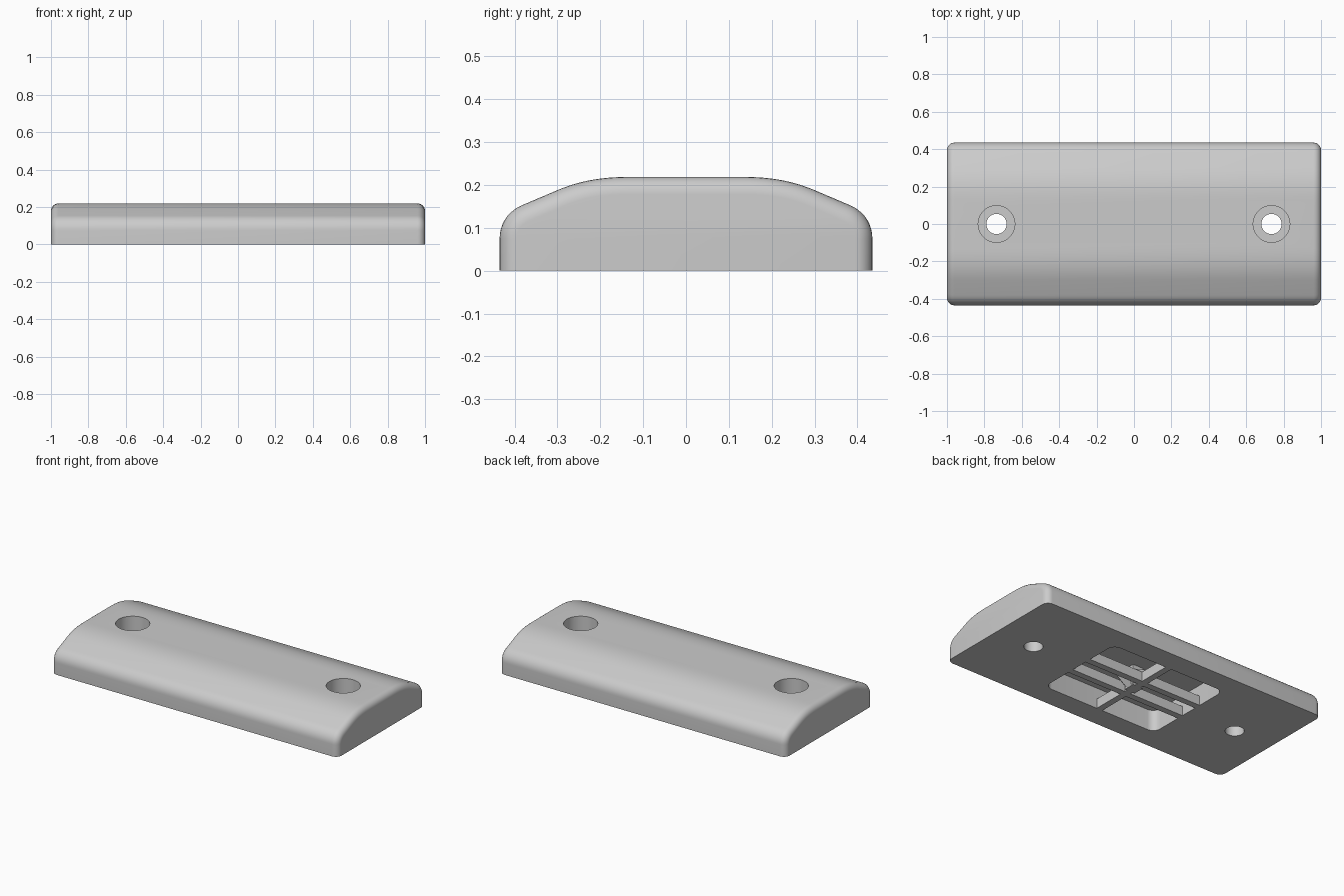
import bpy, bmesh, math
from mathutils import Vector
from mathutils.geometry import interpolate_bezier

if "Cube" in bpy.data.objects:
    bpy.data.objects.remove(bpy.data.objects["Cube"])

grey = bpy.data.materials.new("plain_grey")
grey.use_nodes = True
GREY = (0.6, 0.6, 0.6, 1)
grey.diffuse_color = GREY
grey.node_tree.nodes["Principled BSDF"].inputs["Base Color"].default_value = GREY


def make(name, bm):
    bmesh.ops.recalc_face_normals(bm, faces=bm.faces)
    mesh = bpy.data.meshes.new(name)
    bm.to_mesh(mesh)
    bm.free()
    mesh.materials.append(grey)
    ob = bpy.data.objects.new(name, mesh)
    bpy.context.collection.objects.link(ob)
    return ob


def box(name, x0, x1, y0, y1, z0, z1, corner=0):
    bm = bmesh.new()
    bmesh.ops.create_cube(bm, size=1)
    for v in bm.verts:
        v.co = ((x0 + x1) / 2 + v.co.x * (x1 - x0),
                (y0 + y1) / 2 + v.co.y * (y1 - y0),
                (z0 + z1) / 2 + v.co.z * (z1 - z0))
    if corner:
        upright = [e for e in bm.edges if abs(e.verts[0].co.z - e.verts[1].co.z) > 0.01]
        bmesh.ops.bevel(bm, geom=upright, offset=corner, segments=6, profile=0.5, affect="EDGES")
    return make(name, bm)


def cone(name, x, z0, z1, r0, r1, sides):
    bm = bmesh.new()
    bmesh.ops.create_cone(bm, cap_ends=True, segments=sides, radius1=r0, radius2=r1, depth=z1 - z0)
    bmesh.ops.translate(bm, verts=bm.verts, vec=(x, 0, (z0 + z1) / 2))
    return make(name, bm)


def cut(target, cutter):
    mod = target.modifiers.new("cut", "BOOLEAN")
    mod.operation, mod.solver, mod.object = "DIFFERENCE", "EXACT", cutter
    bpy.context.view_layer.objects.active = target
    bpy.ops.object.modifier_apply(modifier=mod.name)
    bpy.data.objects.remove(cutter)


# Domed bar: half profile mirrored, extruded along x, ends rounded
def curve(a, b, c, d, n):
    return interpolate_bezier(*[Vector((0, y, z)) for y, z in (a, b, c, d)], n)


half = [Vector((0, 0.435, 0))]
half += curve((0.435, 0.075), (0.435, 0.11), (0.415, 0.14), (0.38, 0.154), 10)
half += curve((0.30, 0.188), (0.25, 0.209), (0.2, 0.219), (0.13, 0.219), 12)
profile = half + [Vector((0, -p.y, p.z)) for p in reversed(half)]
bm = bmesh.new()
face = bm.faces.new([bm.verts.new((-1, p.y, p.z)) for p in profile])
moved = bmesh.ops.extrude_face_region(bm, geom=[face])["geom"]
bmesh.ops.translate(bm, verts=[g for g in moved if isinstance(g, bmesh.types.BMVert)], vec=(2, 0, 0))
bmesh.ops.recalc_face_normals(bm, faces=bm.faces)
rims = [e for e in bm.edges
        if abs(e.verts[0].co.x - e.verts[1].co.x) < 0.01
        and max(v.co.z for v in e.verts) > 0.01]
bmesh.ops.bevel(bm, geom=rims, offset=0.04, segments=6, profile=0.5, affect="EDGES", clamp_overlap=True)
body = make("domed_bar", bm)

# Counterbored screw holes and underside pocket
for x in (-0.735, 0.735):
    cut(body, cone("screw_hole", x, -0.1, 0.4, 0.054, 0.054, 48))
    cut(body, cone("counterbore", x, 0.07, 0.4, 0.098, 0.098, 48))
DEPTH = 0.13
cut(body, box("pocket", -0.4, 0.4, -0.3, 0.3, -0.1, DEPTH, 0.05))

# Bridging ribs in the pocket, with a central post and faceted boss
for side, y in (("front", -0.075), ("back", 0.075)):
    box("long_rib_" + side, -0.41, 0.41, y - 0.02, y + 0.02, 0, 0.06)
box("cross_rib", -0.02, 0.02, -0.31, 0.31, 0, 0.06)
box("centre_post", -0.035, 0.035, -0.035, 0.035, 0, DEPTH + 0.01)
cone("centre_boss", 0, 0.002, 0.08, 0.04, 0.1, 6)

bpy.ops.object.select_all(action="DESELECT")
body.select_set(True)
bpy.context.view_layer.objects.active = body
bpy.ops.object.shade_smooth_by_angle(angle=math.radians(35))
